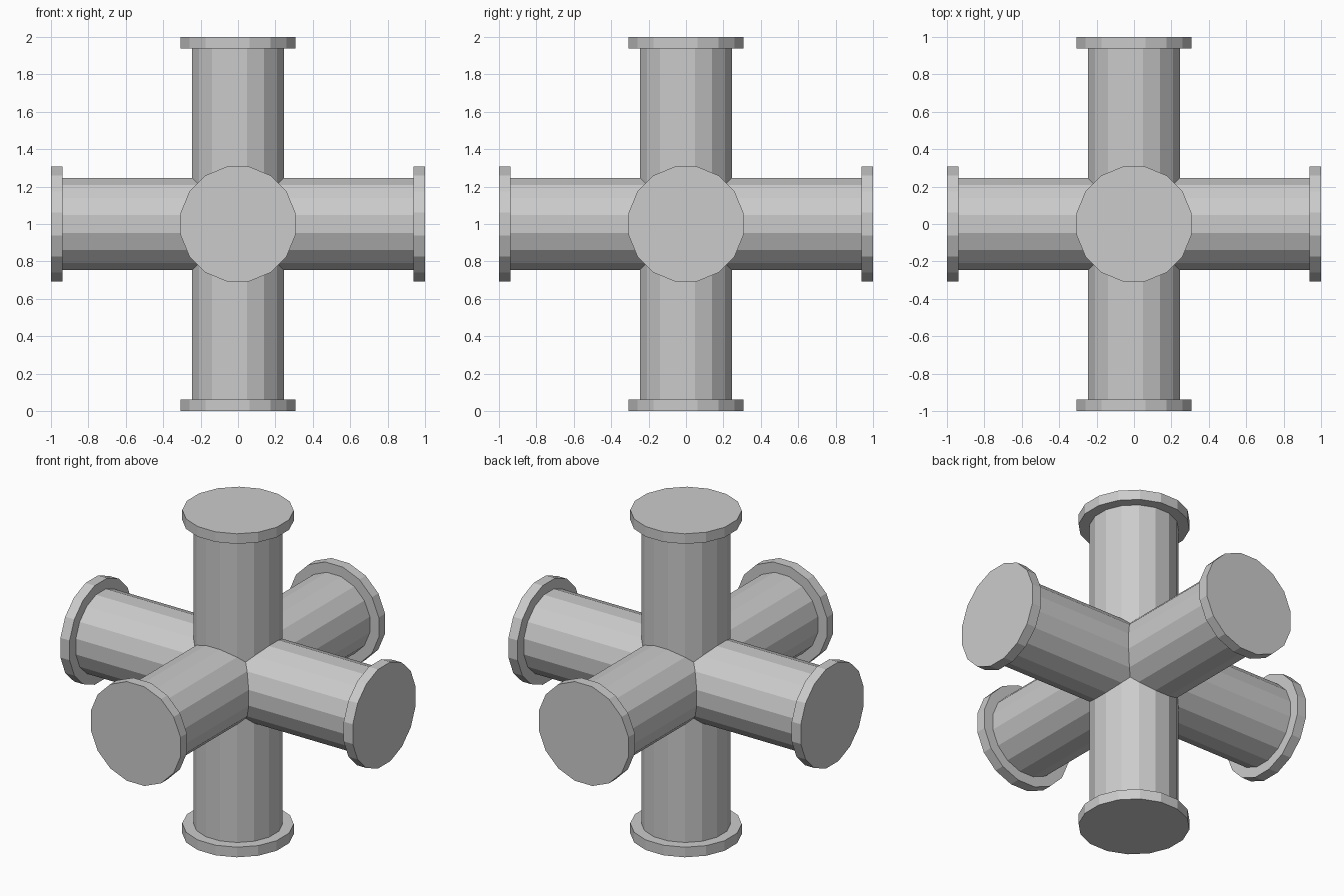
import bpy, bmesh
from math import sin, cos, radians
from mathutils import Vector, Matrix

cube = bpy.data.objects.get("Cube")
if cube:
    bpy.data.objects.remove(cube, do_unlink=True)

SIDES = 16
PIPE_R, FLANGE_R = 0.25, 0.3125
FLANGE_T = 0.0625
CENTRE = Vector((0, 0, 1))

grey = bpy.data.materials.new("plain_grey")
grey.use_nodes = True
grey.diffuse_color = (0.6, 0.6, 0.6, 1)
grey.node_tree.nodes["Principled BSDF"].inputs["Base Color"].default_value = grey.diffuse_color

DIRECTIONS = {
    "left": Vector((1, 0, 0)), "right": Vector((-1, 0, 0)),
    "back": Vector((0, 1, 0)), "front": Vector((0, -1, 0)),
    "top": Vector((0, 0, 1)), "bottom": Vector((0, 0, -1)),
}


def turn(direction):
    """Matrix turning +z to the given axis direction."""
    return direction.to_track_quat('Z', 'Y').to_matrix().to_4x4()


def add_object(name, bm):
    mesh = bpy.data.meshes.new(name)
    bm.to_mesh(mesh)
    bm.free()
    mesh.materials.append(grey)
    obj = bpy.data.objects.new(name, mesh)
    obj.location = CENTRE
    bpy.context.collection.objects.link(obj)
    return obj


def pipe_outline():
    """Polygon with flats facing the axes, plus a point midway on each diagonal flat."""
    step = 360 / SIDES
    points = []
    for i in range(SIDES):
        a = radians((i + 0.5) * step)
        points.append(Vector((PIPE_R * cos(a), PIPE_R * sin(a), 0)))
        if i % 4 == 1:
            m = radians((i + 1) * step)
            r = PIPE_R * cos(radians(step / 2))
            points.append(Vector((r * cos(m), r * sin(m), 0)))
    return points


# Six pipe arms, mitred against each other and welded into one cross
bm = bmesh.new()
outline = pipe_outline()
for direction in DIRECTIONS.values():
    rot = turn(direction)
    inner = [bm.verts.new(rot @ Vector((p.x, p.y, max(abs(p.x), abs(p.y))))) for p in outline]
    outer = [bm.verts.new(rot @ Vector((p.x, p.y, 1 - FLANGE_T))) for p in outline]
    for i in range(len(outline)):
        j = (i + 1) % len(outline)
        bm.faces.new((inner[i], inner[j], outer[j], outer[i]))
bmesh.ops.remove_doubles(bm, verts=bm.verts, dist=0.0001)
add_object("pipe_cross", bm)

# A blind flange closing each arm
for name, direction in DIRECTIONS.items():
    bm = bmesh.new()
    place = (turn(direction) @ Matrix.Translation((0, 0, 1 - FLANGE_T / 2))
             @ Matrix.Rotation(radians(180 / SIDES), 4, 'Z'))
    bmesh.ops.create_cone(bm, cap_ends=True, segments=SIDES, radius1=FLANGE_R,
                          radius2=FLANGE_R, depth=FLANGE_T, matrix=place)
    add_object(name + "_flange", bm)
